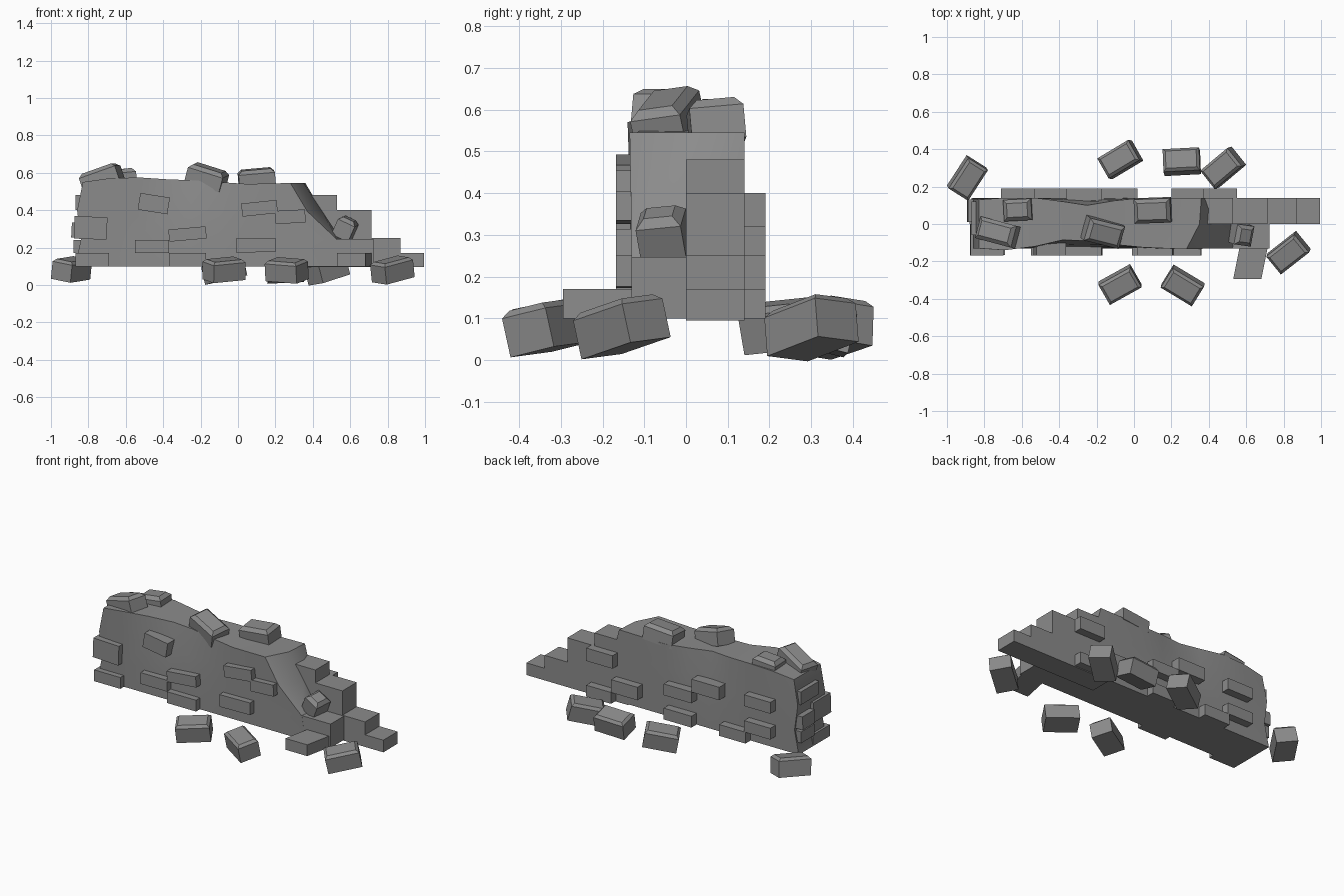
import bpy, bmesh
from math import radians
from mathutils import Euler, Vector

if "Cube" in bpy.data.objects:
    bpy.data.objects.remove(bpy.data.objects["Cube"])

stone = bpy.data.materials.new("grey stone")
stone.use_nodes = True
GREY = (0.26, 0.26, 0.26, 1)
stone.diffuse_color = GREY
stone.node_tree.nodes["Principled BSDF"].inputs["Base Color"].default_value = GREY


def finish(name, bm, smooth=False):
    bmesh.ops.remove_doubles(bm, verts=bm.verts, dist=1e-5)
    bmesh.ops.recalc_face_normals(bm, faces=bm.faces)
    mesh = bpy.data.meshes.new(name)
    bm.to_mesh(mesh)
    bm.free()
    mesh.materials.append(stone)
    ob = bpy.data.objects.new(name, mesh)
    bpy.context.collection.objects.link(ob)
    if smooth:
        bpy.ops.object.select_all(action='DESELECT')
        ob.select_set(True)
        bpy.context.view_layer.objects.active = ob
        bpy.ops.object.shade_smooth_by_angle(angle=radians(35))
    return ob


def brick(name, centre, size, turn=(0, 0, 0), bevel=0.0):
    """Box with optional chamfer round its top, turned by degrees."""
    bm = bmesh.new()
    bmesh.ops.create_cube(bm, size=1)
    bmesh.ops.scale(bm, vec=size, verts=bm.verts)
    if bevel:
        top = [e for e in bm.edges if all(v.co.z > 0 for v in e.verts)]
        bmesh.ops.bevel(bm, geom=top, offset=bevel, segments=1, affect='EDGES')
    ob = finish(name, bm)
    ob.location = centre
    ob.rotation_euler = Euler([radians(a) for a in turn])
    return ob


def span(name, x0, x1, y0, y1, z0, z1, turn=(0, 0, 0)):
    return brick(name, ((x0 + x1) / 2, (y0 + y1) / 2, (z0 + z1) / 2),
                 (x1 - x0, y1 - y0, z1 - z0), turn)


# Main wall: lattice of stations along x, three columns in y, rows in z
# station: x, top height, front y at top, back y at top
stations = [(-0.84, 0.55, -0.13, 0.13), (-0.69, 0.57, -0.14, 0.14),
            (-0.53, 0.575, -0.12, 0.14), (-0.38, 0.565, -0.085, 0.12),
            (-0.25, 0.56, -0.09, 0.1), (-0.1, 0.55, -0.11, 0.125),
            (0.05, 0.54, -0.125, 0.14), (0.28, 0.545, -0.135, 0.14)]
rows = [0, 0.32, 0.66, 1]
left_end = [-0.87, -0.84, -0.86, -0.83]
right_end = [[0.55, 0.53, 0.37, 0.28], [0.56, 0.55, 0.45, 0.35], [0.5, 0.5, 0.4, 0.36]]


def wall_point(i, j, k):
    x, top, front, back = stations[i]
    t = rows[k]
    z = 0.1 + (top - 0.1) * t
    y = [-0.13 + (front + 0.13) * t * t, 0, 0.14 + (back - 0.14) * t * t][j]
    if i == 0:
        x = left_end[k]
    if i == len(stations) - 1:
        x = right_end[j][k]
    return Vector((x, y, z))


bm = bmesh.new()
dims = (len(stations), 3, len(rows))
for axis in range(3):
    u, v = [a for a in range(3) if a != axis]
    for side in (0, dims[axis] - 1):
        for a in range(dims[u] - 1):
            for b in range(dims[v] - 1):
                quad = []
                for da, db in ((0, 0), (1, 0), (1, 1), (0, 1)):
                    idx = [0, 0, 0]
                    idx[axis], idx[u], idx[v] = side, a + da, b + db
                    quad.append(bm.verts.new(wall_point(*idx)))
                bm.faces.new(quad)
finish("wall", bm, smooth=True)

# Broken stepped end
steps = [(0.3, 0.53, 0.48), (0.52, 0.715, 0.4), (0.7, 0.87, 0.25), (0.86, 0.995, 0.17)]
for n, (x0, x1, top) in enumerate(steps):
    span(f"back_step_{n + 1}", x0, x1, 0, 0.14, 0.095, top)
span("front_step", 0.45, 0.725, -0.13, 0.01, 0.1, 0.247)

# Skewed block jutting out of the front step
foot = span("foot_block", 0.55, 0.7, -0.295, -0.1, 0.1, 0.17)
for vert in foot.data.vertices:
    vert.co.x += 0.2 * vert.co.y

# Bricks standing proud of the front: x0, x1, z0, z1, tilt
front = [(-0.53, -0.37, 0.39, 0.48, 9), (-0.37, -0.17, 0.24, 0.305, -5),
         (-0.55, -0.37, 0.17, 0.24, 0), (-0.37, -0.17, 0.1, 0.17, 0),
         (0.02, 0.21, 0.375, 0.445, -6), (0.2, 0.36, 0.33, 0.4, -3),
         (-0.01, 0.2, 0.175, 0.25, -1)]
for n, (x0, x1, z0, z1, tilt) in enumerate(front):
    span(f"front_brick_{n + 1}", x0, x1, -0.168, -0.05, z0, z1, (0, tilt, 0))

# Bricks standing proud of the back
back = [(0.37, 0.55, 0.32, 0.4), (0.38, 0.55, 0.1, 0.17), (0.2, 0.38, 0.17, 0.25),
        (-0.17, 0.02, 0.25, 0.32), (-0.36, -0.17, 0.32, 0.4), (-0.17, 0.02, 0.1, 0.17),
        (-0.71, -0.53, 0.33, 0.4), (-0.54, -0.36, 0.1, 0.17), (-0.71, -0.53, 0.17, 0.24)]
for n, (x0, x1, z0, z1) in enumerate(back):
    span(f"back_brick_{n + 1}", x0, x1, 0.05, 0.19, z0, z1)

# Corner bricks at the whole end
span("corner_brick_low", -0.87, -0.69, -0.165, 0.0, 0.1, 0.17)
span("corner_brick_mid", -0.875, -0.7, -0.168, 0.0, 0.245, 0.365, (0, 2, 0))
span("end_brick_low", -0.88, -0.7, 0.0, 0.13, 0.17, 0.24)
span("end_brick_mid", -0.89, -0.7, 0.01, 0.13, 0.25, 0.33, (0, 3, 0))
span("end_brick_high", -0.87, -0.7, -0.06, 0.12, 0.4, 0.48)

# Loose bricks on top: centre, size, turn
loose_top = [((-0.73, -0.045, 0.575), (0.21, 0.12, 0.1), (0, -19, -15)),
             ((-0.62, 0.075, 0.57), (0.15, 0.115, 0.1), (0, -6, 3)),
             ((-0.165, -0.045, 0.58), (0.2, 0.125, 0.1), (8, 17, -14)),
             ((0.1, 0.072, 0.57), (0.195, 0.13, 0.1), (5, -5, 2)),
             ((0.575, -0.055, 0.305), (0.1, 0.11, 0.11), (6, 25, -8))]
for n, (c, s, r) in enumerate(loose_top):
    brick(f"top_brick_{n + 1}", c, s, r, 0.02)

# Fallen bricks on the ground: x, y, height, turn
fallen = [(-0.89, 0.245, 0.085, (10, -5, 57)), (-0.075, 0.345, 0.08, (-8, -10, 31)),
          (0.255, 0.335, 0.08, (-14, -3, 3)), (0.475, 0.3, 0.08, (-6, -14, 40)),
          (-0.075, -0.325, 0.083, (10, -5, 29)), (0.26, -0.33, 0.08, (12, 4, -31)),
          (0.825, -0.155, 0.082, (6, -12, 38))]
for n, (x, y, z, r) in enumerate(fallen):
    brick(f"fallen_brick_{n + 1}", (x, y, z), (0.195, 0.125, 0.11), r, 0.015)
